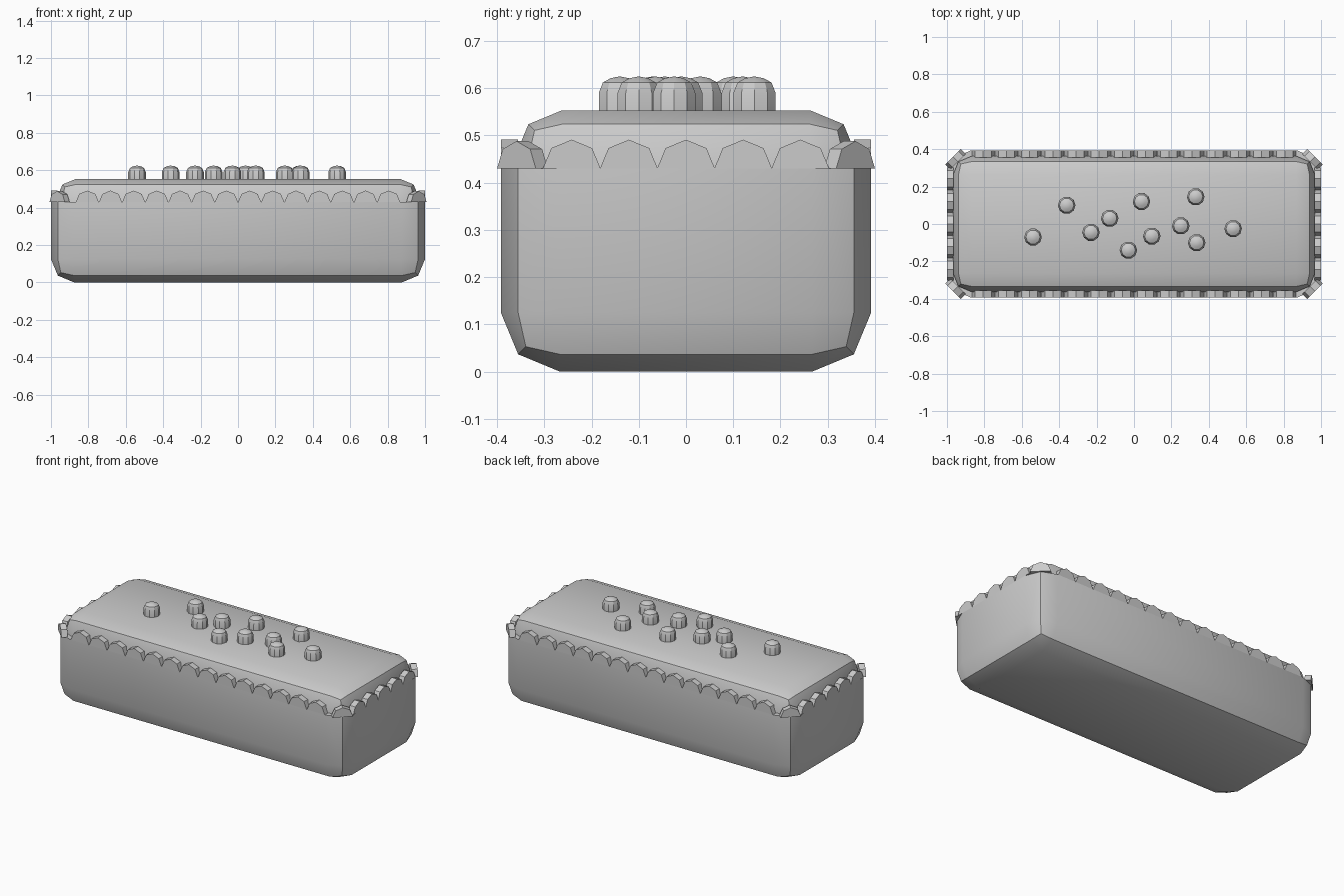
import bpy, bmesh, math
from mathutils import Matrix, Vector

if "Cube" in bpy.data.objects:
    bpy.data.objects.remove(bpy.data.objects["Cube"], do_unlink=True)

grey = bpy.data.materials.new("plain_grey")
grey.use_nodes = True
grey.diffuse_color = (0.6, 0.6, 0.6, 1)
grey.node_tree.nodes["Principled BSDF"].inputs["Base Color"].default_value = (0.6, 0.6, 0.6, 1)


def finish(bm, name):
    bmesh.ops.recalc_face_normals(bm, faces=bm.faces)
    mesh = bpy.data.meshes.new(name)
    bm.to_mesh(mesh)
    bm.free()
    mesh.materials.append(grey)
    obj = bpy.data.objects.new(name, mesh)
    bpy.context.collection.objects.link(obj)
    bpy.ops.object.select_all(action='DESELECT')
    obj.select_set(True)
    bpy.context.view_layer.objects.active = obj
    bpy.ops.object.shade_smooth_by_angle(angle=math.radians(30))
    return obj


def rounded_block(name, half_x, half_y, low, high, radius, cut, keep):
    """Bevelled box sliced flat at one height; keep is 1 for above, -1 for below."""
    bm = bmesh.new()
    size = Matrix.Diagonal((2 * half_x, 2 * half_y, high - low, 1))
    bmesh.ops.create_cube(bm, size=1, matrix=Matrix.Translation((0, 0, (low + high) / 2)) @ size)
    bmesh.ops.bevel(bm, geom=bm.edges[:], offset=radius, offset_type='OFFSET',
                    segments=2, profile=0.5, affect='EDGES')
    bmesh.ops.bisect_plane(bm, geom=bm.verts[:] + bm.edges[:] + bm.faces[:],
                           plane_co=(0, 0, cut), plane_no=(0, 0, keep), clear_inner=True)
    bmesh.ops.holes_fill(bm, edges=[e for e in bm.edges if e.is_boundary])
    return finish(bm, name)


RIM = 0.43
rounded_block("crust", 1.0, 0.392, 0, 0.9, 0.125, RIM, -1)
rounded_block("filling", 0.968, 0.363, 0.0, 0.553, 0.1, 0.40, 1)

# Scalloped rim: half octagonal discs standing on the crust edge
scallops = bmesh.new()


def add_scallop(x, y, angle, radius=0.061, depth=0.036):
    out = Vector((math.cos(angle), math.sin(angle), 0))
    side = Vector((-out.y, out.x, 0))
    rings = []
    for inset in (0, depth):
        base = Vector((x, y, RIM)) - out * inset
        rings.append([scallops.verts.new(
            base + side * radius * math.cos(i * math.pi / 4)
            + Vector((0, 0, radius * math.sin(i * math.pi / 4)))) for i in range(5)])
    front, back = rings
    scallops.faces.new(front)
    scallops.faces.new(back[::-1])
    for i in range(5):
        j = (i + 1) % 5
        scallops.faces.new((front[i], back[i], back[j], front[j]))


for s in (-1, 1):
    for i in range(14):
        add_scallop((i - 6.5) * 0.124, s * 0.392, s * math.pi / 2)
    for i in range(5):
        add_scallop(s, (i - 2) * 0.121, 0 if s > 0 else math.pi)
    for t in (-1, 1):
        add_scallop(s * 0.967, t * 0.359, math.atan2(t, s), radius=0.058)
finish(scallops, "scalloped_rim")

# Domed berries scattered over the filling
spots = [(-0.54, -0.07), (-0.36, 0.10), (-0.23, -0.045), (-0.13, 0.03), (0.04, 0.12),
         (-0.03, -0.14), (0.095, -0.065), (0.25, -0.01), (0.33, 0.145), (0.335, -0.10),
         (0.53, -0.025)]
profile = [(0.047, 0.545), (0.047, 0.59), (0.038, 0.612), (0.021, 0.621)]
SIDES = 10
for n, (x, y) in enumerate(spots, 1):
    bm = bmesh.new()
    rings = [[bm.verts.new((x + r * math.cos(k * math.tau / SIDES),
                            y + r * math.sin(k * math.tau / SIDES), z))
              for k in range(SIDES)] for r, z in profile]
    for a, b in zip(rings, rings[1:]):
        for k in range(SIDES):
            j = (k + 1) % SIDES
            bm.faces.new((a[k], a[j], b[j], b[k]))
    bm.faces.new(rings[0][::-1])
    tip = bm.verts.new((x, y, 0.625))
    for k in range(SIDES):
        bm.faces.new((rings[-1][k], rings[-1][(k + 1) % SIDES], tip))
    finish(bm, f"berry_{n}")
